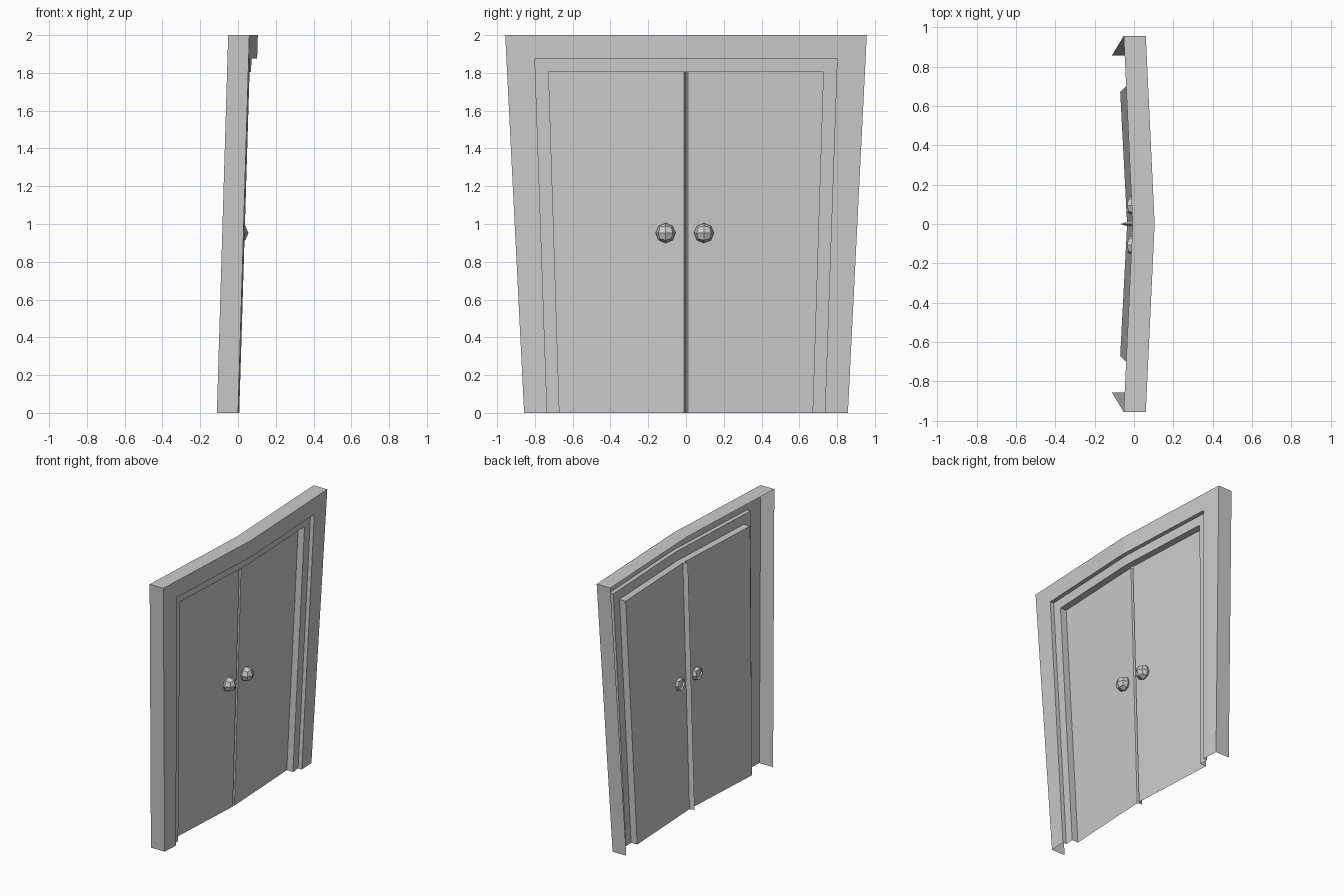
import bpy, bmesh
from mathutils import Vector, Matrix

if "Cube" in bpy.data.objects:
    bpy.data.objects.remove(bpy.data.objects["Cube"])


def point(y, z, depth):
    """Point on the leaning, centre-creased door face, pushed back by depth."""
    half_width = 0.86 + 0.0475 * z
    x = 0.03 * z + 0.045 * (1 - abs(y) / half_width) - depth
    return Vector((x, y, z))


def add_object(name, bm):
    mesh = bpy.data.meshes.new(name)
    bm.to_mesh(mesh)
    bm.free()
    obj = bpy.data.objects.new(name, mesh)
    bpy.context.collection.objects.link(obj)
    return obj


# Door frame: nested arches (bottom half width, top half width, top height, depth)
arches = [
    (0.857, 0.957, 2.0, 0.112),
    (0.857, 0.957, 2.0, 0.0),
    (0.735, 0.80, 1.875, 0.0),
    (0.735, 0.80, 1.875, 0.03),
    (0.67, 0.727, 1.805, 0.03),
    (0.67, 0.727, 1.805, 0.08),
]
bm = bmesh.new()
rings = []
for yb, yt, zt, d in arches:
    path = [(-yb, 0), (-yt, zt), (0, zt), (yt, zt), (yb, 0)]
    rings.append([bm.verts.new(point(y, z, d)) for y, z in path])
for a, b in zip(rings, rings[1:]):
    for i in range(4):
        bm.faces.new((a[i], b[i], b[i + 1], a[i + 1]))
add_object("door_frame", bm)

# Door leaves, each with half of the V groove between them
yb, yt, zt, d = arches[-1]
for side, name in ((-1, "left"), (1, "right")):
    bm = bmesh.new()
    columns = [((0, 0), d + 0.035), ((0.01, 0.01), d), ((yb, yt), d)]
    cols = [(bm.verts.new(point(side * y0, 0, dep)),
             bm.verts.new(point(side * y1, zt, dep))) for (y0, y1), dep in columns]
    for p, q in zip(cols, cols[1:]):
        face = bm.faces.new((p[0], q[0], q[1], p[1]))
        if side < 0:
            face.normal_flip()
    add_object(name + "_door", bm)

# Knobs: rounded cubes with an open back
for y, name in ((-0.108, "left"), (0.095, "right")):
    bm = bmesh.new()
    bmesh.ops.create_cube(bm, size=2)
    bmesh.ops.subdivide_edges(bm, edges=bm.edges[:], cuts=1, use_grid_fill=True)
    back = [f for f in bm.faces if f.calc_center_median().x < -0.99]
    bmesh.ops.delete(bm, geom=back, context='FACES')
    for v in bm.verts:
        v.co = v.co.normalized() * 0.053
    bmesh.ops.transform(bm, matrix=Matrix.Translation((0.002, y, 0.952)), verts=bm.verts[:])
    add_object(name + "_knob", bm)
